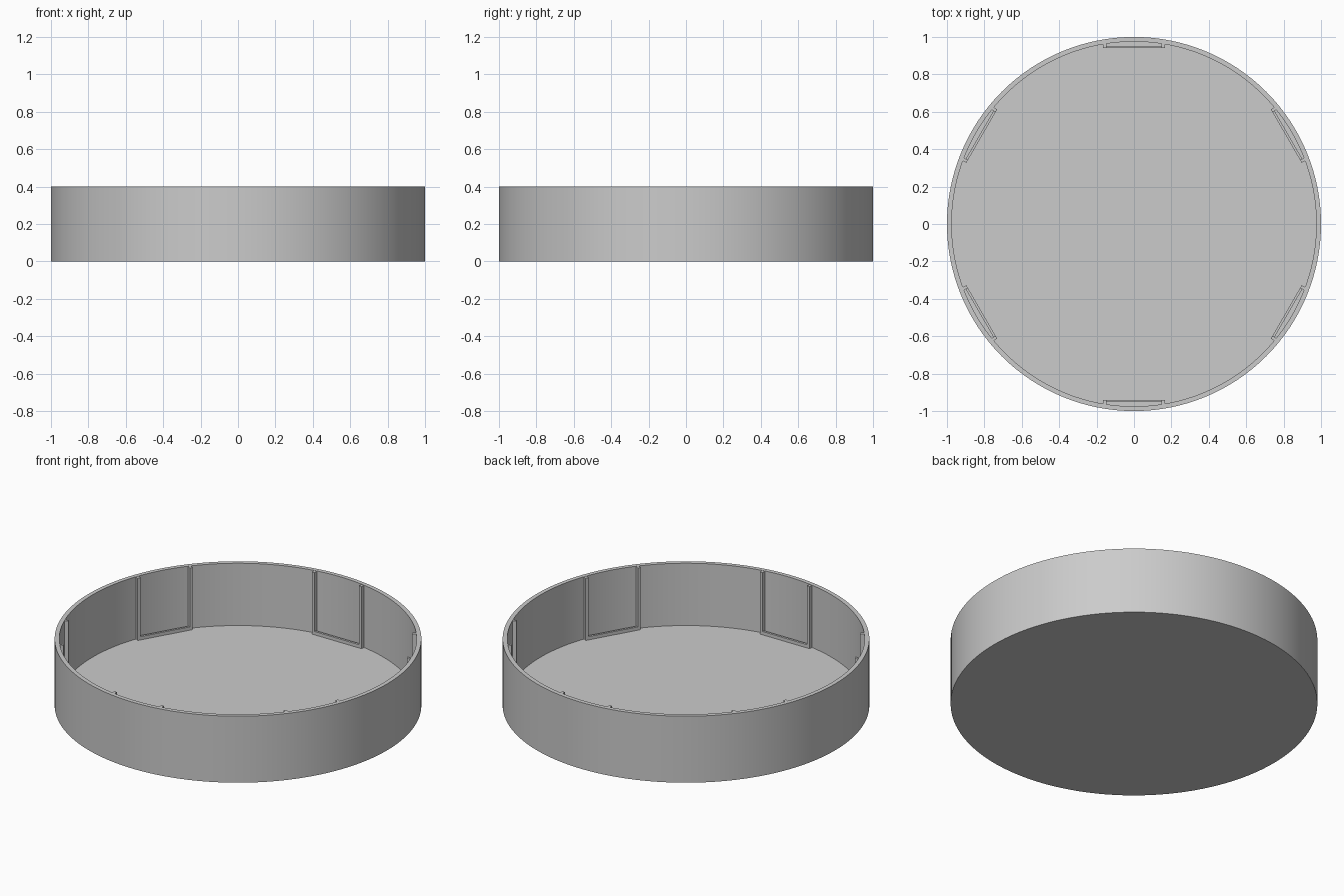
import bpy, bmesh, math
from mathutils import Matrix

if "Cube" in bpy.data.objects:
    bpy.data.objects.remove(bpy.data.objects["Cube"])

HEIGHT, RADIUS, INNER, FLOOR = 0.4, 1.0, 0.975, 0.025
SEGMENTS = 128

grey = bpy.data.materials.new("plain grey")
grey.use_nodes = True
grey.diffuse_color = (0.6, 0.6, 0.6, 1)
grey.node_tree.nodes["Principled BSDF"].inputs["Base Color"].default_value = grey.diffuse_color


def add_object(name, bm):
    bmesh.ops.recalc_face_normals(bm, faces=bm.faces)
    mesh = bpy.data.meshes.new(name)
    bm.to_mesh(mesh)
    bm.free()
    mesh.materials.append(grey)
    obj = bpy.data.objects.new(name, mesh)
    bpy.context.collection.objects.link(obj)
    return obj


def add_box(bm, x0, x1, y0, y1, z0, z1):
    place = Matrix.Translation(((x0 + x1) / 2, (y0 + y1) / 2, (z0 + z1) / 2))
    size = Matrix.Diagonal((x1 - x0, y1 - y0, z1 - z0, 1))
    bmesh.ops.create_cube(bm, size=1, matrix=place @ size)


# Round tray: wall and floor profile spun about the centre
bm = bmesh.new()
profile = [(0, 0), (RADIUS, 0), (RADIUS, HEIGHT), (INNER, HEIGHT), (INNER, FLOOR), (0, FLOOR)]
points = [bm.verts.new((r, 0, z)) for r, z in profile]
edges = [bm.edges.new(pair) for pair in zip(points, points[1:])]
bmesh.ops.spin(bm, geom=points + edges, axis=(0, 0, 1), cent=(0, 0, 0),
               angle=math.tau, steps=SEGMENTS, use_duplicate=False)
bmesh.ops.remove_doubles(bm, verts=bm.verts, dist=0.0001)
tray = add_object("tray", bm)
bpy.context.view_layer.objects.active = tray
tray.select_set(True)
bpy.ops.object.shade_smooth_by_angle(angle=math.radians(30))
tray.select_set(False)

# Six U-shaped holders around the inside wall, open at the top
FRONT, HALF, POST, LIP = 0.94, 0.165, 0.017, 0.013
for i in range(6):
    bm = bmesh.new()
    for side in (-1, 1):
        x0, x1 = sorted((side * (HALF - POST), side * HALF))
        add_box(bm, x0, x1, FRONT, 0.968, FLOOR, HEIGHT - 0.001)
    add_box(bm, POST - HALF, HALF - POST, FRONT, FRONT + LIP, FLOOR, FLOOR + 0.02)
    holder = add_object(f"holder_{i + 1}", bm)
    holder.rotation_euler.z = math.radians(60 * i)
